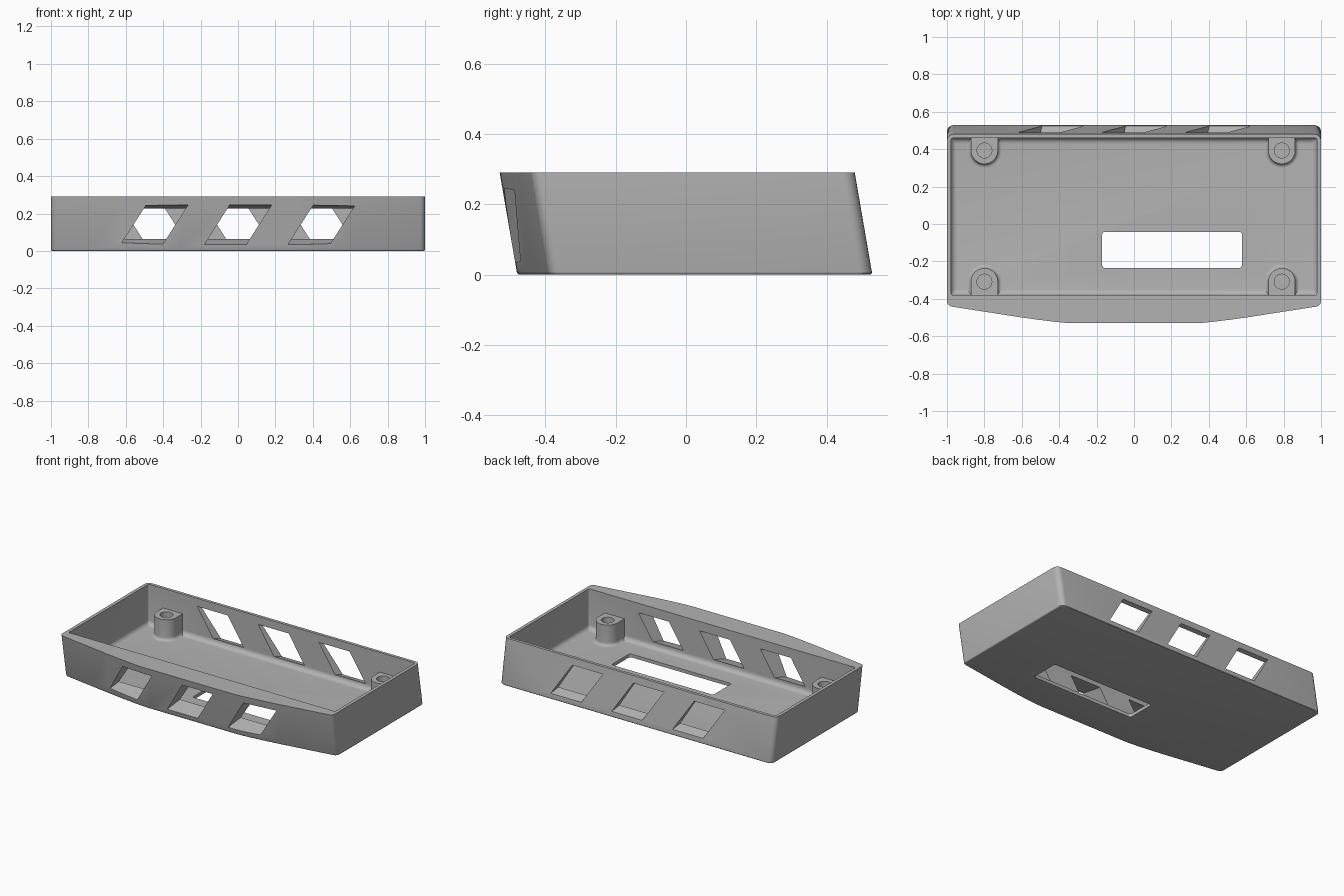
import bpy, bmesh, math

old = bpy.data.objects.get("Cube")
if old:
    bpy.data.objects.remove(old, do_unlink=True)

grey = bpy.data.materials.new("plain_grey")
grey.use_nodes = True
grey.diffuse_color = (0.45, 0.45, 0.45, 1)
grey.node_tree.nodes["Principled BSDF"].inputs["Base Color"].default_value = (0.45, 0.45, 0.45, 1)

HEIGHT = 0.29
LEAN = 0.05 / HEIGHT      # the outer shell leans forward as it rises
FLOOR = 0.022


def loft(name, loops):
    """Solid skinned through loops of equal point count, capped at both ends."""
    bm = bmesh.new()
    rings = [[bm.verts.new(p) for p in loop] for loop in loops]
    n = len(rings[0])
    for a, b in zip(rings, rings[1:]):
        for i in range(n):
            j = (i + 1) % n
            bm.faces.new((a[i], a[j], b[j], b[i]))
    bm.faces.new(rings[0][::-1])
    bm.faces.new(rings[-1])
    bmesh.ops.recalc_face_normals(bm, faces=bm.faces)
    mesh = bpy.data.meshes.new(name)
    bm.to_mesh(mesh)
    bm.free()
    mesh.materials.append(grey)
    obj = bpy.data.objects.new(name, mesh)
    bpy.context.collection.objects.link(obj)
    return obj


def boolean(target, cutter, operation):
    """Apply a boolean and discard its helper."""
    cutter.hide_render = True
    mod = target.modifiers.new("cut", "BOOLEAN")
    mod.operation = operation
    mod.solver = "EXACT"
    mod.object = cutter
    bpy.context.view_layer.objects.active = target
    bpy.ops.object.modifier_apply(modifier=mod.name)
    bpy.data.objects.remove(cutter, do_unlink=True)


def arc(cx, cy, r, start, end, steps):
    return [(cx + r * math.cos(math.radians(start + (end - start) * i / steps)),
             cy + r * math.sin(math.radians(start + (end - start) * i / steps)))
            for i in range(steps + 1)]


def rounded_rect(x0, x1, y0, y1, r):
    return (arc(x1 - r, y0 + r, r, -90, 0, 5) + arc(x1 - r, y1 - r, r, 0, 90, 5)
            + arc(x0 + r, y1 - r, r, 90, 180, 5) + arc(x0 + r, y0 + r, r, 180, 270, 5))


def fillet(z, r, steps=5):
    """(height, inset) pairs rounding a bottom edge."""
    angles = [math.pi / 2 * i / steps for i in range(steps + 1)]
    return [(z + r * (1 - math.cos(a)), r * (1 - math.sin(a))) for a in angles]


# Outer shell: straight back and sides, gently bowed front
bow = [(0.32, -0.53), (0.37, -0.528), (0.43, -0.522), (0.52, -0.511),
       (0.62, -0.497), (0.76, -0.475)]
half = bow + arc(0.97, -0.412, 0.03, -80, 0, 6) + arc(0.965, 0.445, 0.035, 0, 90, 6)
outline = half + [(-x, y) for x, y in half[::-1]]
tray = loft("tray_body", [
    [(x * (1 - d), y * (1 - 2 * d) + LEAN * (HEIGHT - z), z) for x, y in outline]
    for z, d in fillet(0, 0.008, 3) + [(HEIGHT, 0)]])

# Upright cavity with a rounded floor edge
cavity = loft("cavity_cutter", [
    [(x, y, z) for x, y in rounded_rect(-0.978 + d, 0.978 - d, -0.38 + d, 0.46 - d, 0.012)]
    for z, d in fillet(FLOOR, 0.03) + [(0.4, 0)]])
boolean(tray, cavity, "DIFFERENCE")

# Floor slot
slot = rounded_rect(-0.17, 0.577, -0.235, -0.042, 0.015)
boolean(tray, loft("slot_cutter", [[(x, y, z) for x, y in slot] for z in (-0.1, 0.1)]),
        "DIFFERENCE")


# Slanted windows, narrowing in height towards the cavity
def window(cx, slant, y_out, z_out, y_in, z_in):
    loops = []
    for y, (low, high) in ((y_out, z_out), (y_in, z_in)):
        loops.append([(cx + slant * (z - 0.14) + side, y, z)
                      for z, side in ((low, -0.112), (low, 0.112),
                                      (high, 0.112), (high, -0.112))])
    boolean(tray, loft("window_cutter", loops), "DIFFERENCE")


for cx in (-0.447, 0, 0.447):
    window(cx, 0.64, -0.56, (0.014, 0.25), -0.36, (0.07, 0.225))
    window(cx, -0.64, 0.56, (0.024, 0.262), 0.44, (0.062, 0.232))


# Screw posts: rounded noses running into the front and back walls
def screw_post(name, cx, cy, facing, reach):
    def ring(r, z):
        nose = [(r, -reach)] + arc(0, 0, r, 0, 180, 20) + [(-r, -reach)]
        return [(cx + x, cy + y * facing, z) for x, y in nose]
    skirt = [(z, 0.072 + d) for z, d in fillet(0, 0.02)]
    # concave flare where the post meets the floor
    flare = [(FLOOR - 0.005, 0.092)] + [
        (FLOOR + 0.022 * (1 - math.sin(a)), 0.072 + 0.02 * (1 - math.cos(a)))
        for a in [math.pi / 2 * (1 - i / len(skirt)) for i in range(len(skirt) + 1)]]
    post = loft(name, [ring(r, z) for z, r in flare + [(0.16, 0.072)]])
    hole = arc(cx, cy, 0.04, 0, 345, 23)
    boolean(post, loft("hole_cutter", [[(x, y, z) for x, y in hole] for z in (0.06, 0.3)]),
            "DIFFERENCE")
    return post


parts = [tray]
for side, cx in (("left", 0.79), ("right", -0.8)):
    parts.append(screw_post("back_post_" + side, cx, 0.393, -1, 0.08))
    parts.append(screw_post("front_post_" + side, cx, -0.308, 1, 0.08))

# Smooth the fillets, keep the hard edges
bpy.ops.object.select_all(action="DESELECT")
for part in parts:
    part.select_set(True)
bpy.context.view_layer.objects.active = tray
bpy.ops.object.shade_smooth_by_angle(angle=math.radians(32))
